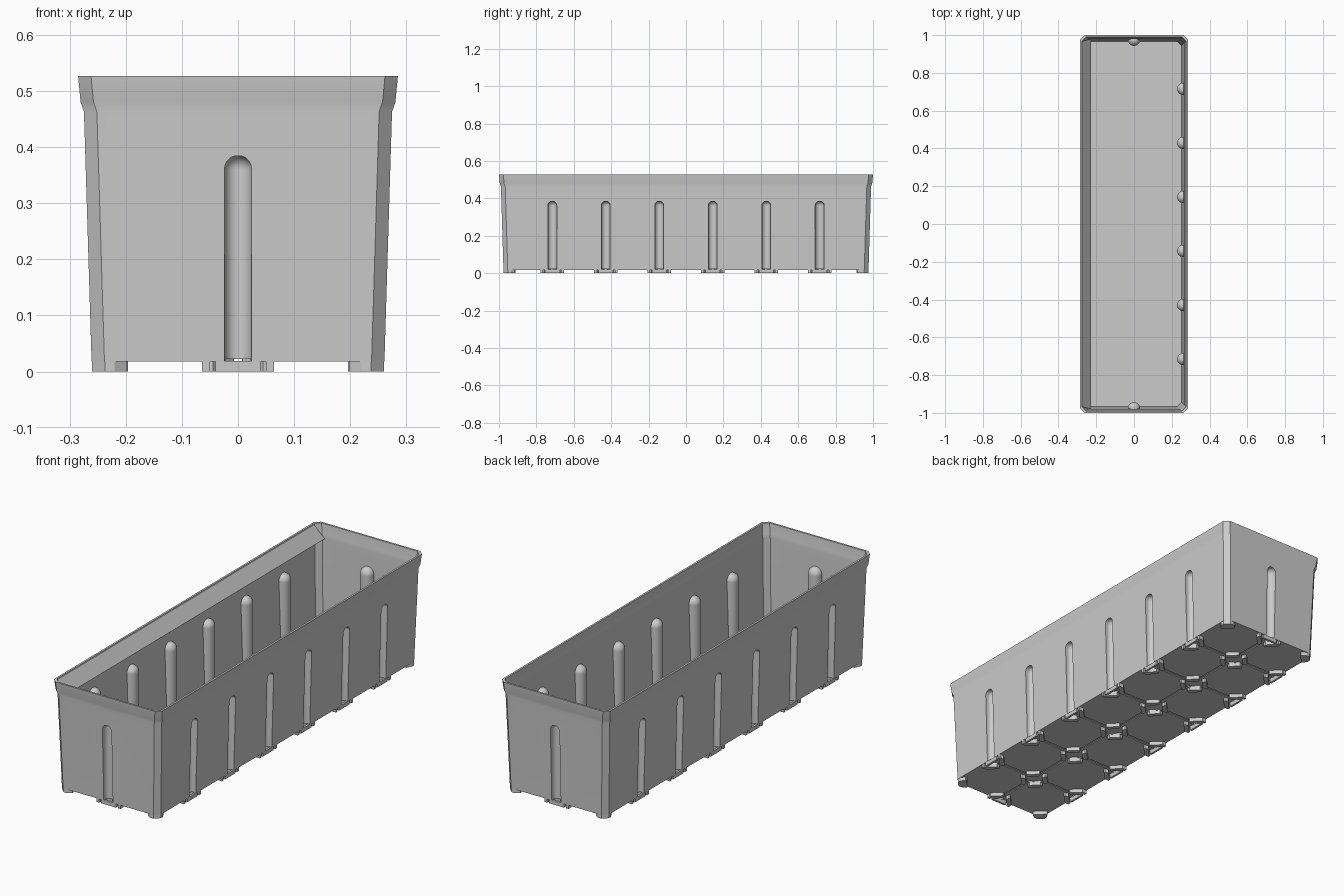
import bpy, bmesh, math
from mathutils import Matrix, Vector

if "Cube" in bpy.data.objects:
    bpy.data.objects.remove(bpy.data.objects["Cube"])

grey = bpy.data.materials.new("matte grey plastic")
grey.use_nodes = True
GREY = (0.6, 0.6, 0.6, 1)
grey.diffuse_color = GREY
grey.node_tree.nodes["Principled BSDF"].inputs["Base Color"].default_value = GREY

HX, HY = 0.26, 0.975            # half sizes at the bottom
BASE, TOP = 0.018, 0.527        # wall bottom and rim heights
THICK, CHAMFER = 0.009, 0.023
RIBS_Y = [(i - 2.5) * 0.286 for i in range(6)]
# height and outward offset of the wall
WALL = [(BASE, 0.001), (0.463, 0.0145), (0.48, 0.0205), (TOP, 0.025)]


def make(name, bm):
    bmesh.ops.recalc_face_normals(bm, faces=bm.faces[:])
    mesh = bpy.data.meshes.new(name)
    bm.to_mesh(mesh)
    bm.free()
    mesh.materials.append(grey)
    obj = bpy.data.objects.new(name, mesh)
    bpy.context.collection.objects.link(obj)
    return obj


def loft(bm, rings):
    """Closed solid through a list of equal length point rings."""
    loops = [[bm.verts.new(p) for p in ring] for ring in rings]
    n = len(loops[0])
    for a, b in zip(loops, loops[1:]):
        for i in range(n):
            j = (i + 1) % n
            bm.faces.new((a[i], a[j], b[j], b[i]))
    bm.faces.new(loops[0][::-1])
    bm.faces.new(loops[-1])


def prism(bm, points, z0, z1):
    loft(bm, [[(x, y, z) for x, y in points] for z in (z0, z1)])


def octagon(hx, hy, c):
    return [(-hx + c, -hy), (hx - c, -hy), (hx, -hy + c), (hx, hy - c),
            (hx - c, hy), (-hx + c, hy), (-hx, hy - c), (-hx, -hy + c)]


def ring(z, grow):
    return [(x, y, z) for x, y in octagon(HX + grow, HY + grow, CHAMFER)]


def select_only(obj):
    bpy.ops.object.select_all(action='DESELECT')
    obj.select_set(True)
    bpy.context.view_layer.objects.active = obj


def smooth(obj):
    select_only(obj)
    bpy.ops.object.shade_smooth_by_angle(angle=math.radians(30))
    mod = obj.modifiers.new("even shading", 'WEIGHTED_NORMAL')
    mod.keep_sharp = True


def combine(obj, tool, operation):
    mod = obj.modifiers.new(operation, 'BOOLEAN')
    mod.object, mod.operation, mod.solver = tool, operation, 'EXACT'
    select_only(obj)
    bpy.ops.object.modifier_apply(modifier=mod.name)
    bpy.data.objects.remove(tool)


# Frames standing on each wall: local x along the wall, local y pointing inward
def frame(x, y, angle):
    return Matrix.Translation((x, y, 0)) @ Matrix.Rotation(angle, 4, 'Z')


rib_frames = [frame(0, -HY, 0), frame(0, HY, math.pi)]
for y in RIBS_Y:
    rib_frames += [frame(HX, y, math.pi / 2), frame(-HX, y, -math.pi / 2)]


def rib_bars(name, radius, z0, back):
    """Upright half round bars with domed tops, one on each frame."""
    bm = bmesh.new()
    spring = 0.361
    levels = [(z0, 1)] + [(spring + radius * math.sin(t), math.cos(t))
                          for t in [k * math.pi / 16 for k in range(8)]]
    for mat in rib_frames:
        rings = []
        for z, s in levels:
            r = radius * s
            pts = [Vector((r * math.cos(a), r * math.sin(a), z))
                   for a in [k * math.pi / 16 for k in range(17)]]
            pts += [Vector((-r, back(z), z)), Vector((r, back(z), z))]
            rings.append([mat @ p for p in pts])
        loft(bm, rings)
    return make(name, bm)


# Hollow trough: recessed underside, outer wall, rim, inner wall and floor
bm = bmesh.new()
shell = [ring(0.022, -THICK), ring(BASE, -THICK)]
shell += [ring(z, g) for z, g in WALL]
shell += [ring(z, g - THICK) for z, g in reversed(WALL[1:])]
shell.append(ring(0.034, 0.001 - THICK))
loft(bm, shell)
trough = make("trough", bm)

# Ribs bulge inside and are grooved outside; their backs stay within the wall
slope = (WALL[1][1] - WALL[0][1]) / (WALL[1][0] - BASE)
ribs = rib_bars("rib_bulges", 0.032, 0.0245, lambda z: -0.0004 - slope * (z - BASE))
combine(trough, ribs, 'UNION')
grooves = rib_bars("rib_grooves", 0.024, -0.01, lambda z: -0.06)
combine(trough, grooves, 'DIFFERENCE')
smooth(trough)

# Sloping ledge along one long side
bm = bmesh.new()
profile = [(-0.281, 0.526, 0.966), (-0.228, 0.463, 0.979),
           (-0.232, 0.459, 0.979), (-0.281, 0.517, 0.966)]
loft(bm, [[(x, s * y, z) for x, z, y in profile] for s in (-1, 1)])
make("side_ledge", bm)

# Underside tiles with clipped corners, separated by channels
bm = bmesh.new()
rows = [-HY] + RIBS_Y + [HY]
for y0, y1 in zip(rows, rows[1:]):
    for side in (-1, 1):
        cx, cy = side * HX / 2, (y0 + y1) / 2
        pts = octagon(HX / 2 - 0.007, (y1 - y0) / 2 - 0.007, 0.04)
        prism(bm, [(cx + x, cy + y) for x, y in pts], BASE, 0.0225)
make("floor_tiles", bm)

# Short diagonal feet around every channel crossing
BAR = [(0.045, 0.01), (0.062, 0.014), (0.064, 0.022),
       (0.022, 0.064), (0.014, 0.062), (0.01, 0.045)]
bm = bmesh.new()
for cx in (-HX, 0, HX):
    for cy in rows:
        if abs(cx) == HX and abs(cy) == HY:
            continue
        for sx in (-1, 1):
            for sy in (-1, 1):
                if abs(cx + sx * 0.06) < HX and abs(cy + sy * 0.06) < HY:
                    prism(bm, [(cx + sx * u, cy + sy * v) for u, v in BAR], 0, 0.0225)
make("floor_feet", bm)

# Corner feet following the chamfered corners
CORNER = [(CHAMFER, 0), (0.04, 0), (0.062, 0.014), (0.06, 0.022),
          (0.022, 0.06), (0.014, 0.062), (0, 0.04), (0, CHAMFER)]
bm = bmesh.new()
for sx in (-1, 1):
    for sy in (-1, 1):
        prism(bm, [(sx * (HX - u), sy * (HY - v)) for u, v in CORNER], 0, 0.0225)
make("corner_feet", bm)

# Small sill at the bottom of every groove, with a tab at each side
bm = bmesh.new()
for mat in rib_frames:
    for x0, x1, depth in ((-0.04, 0.04, 0.01), (-0.064, -0.05, 0.016), (0.05, 0.064, 0.016)):
        pts = [(x0, 0), (x1, 0), (x1, depth), (x0, depth)]
        loft(bm, [[mat @ Vector((x, y, z)) for x, y in pts] for z in (0, BASE + 0.001)])
make("groove_sills", bm)
